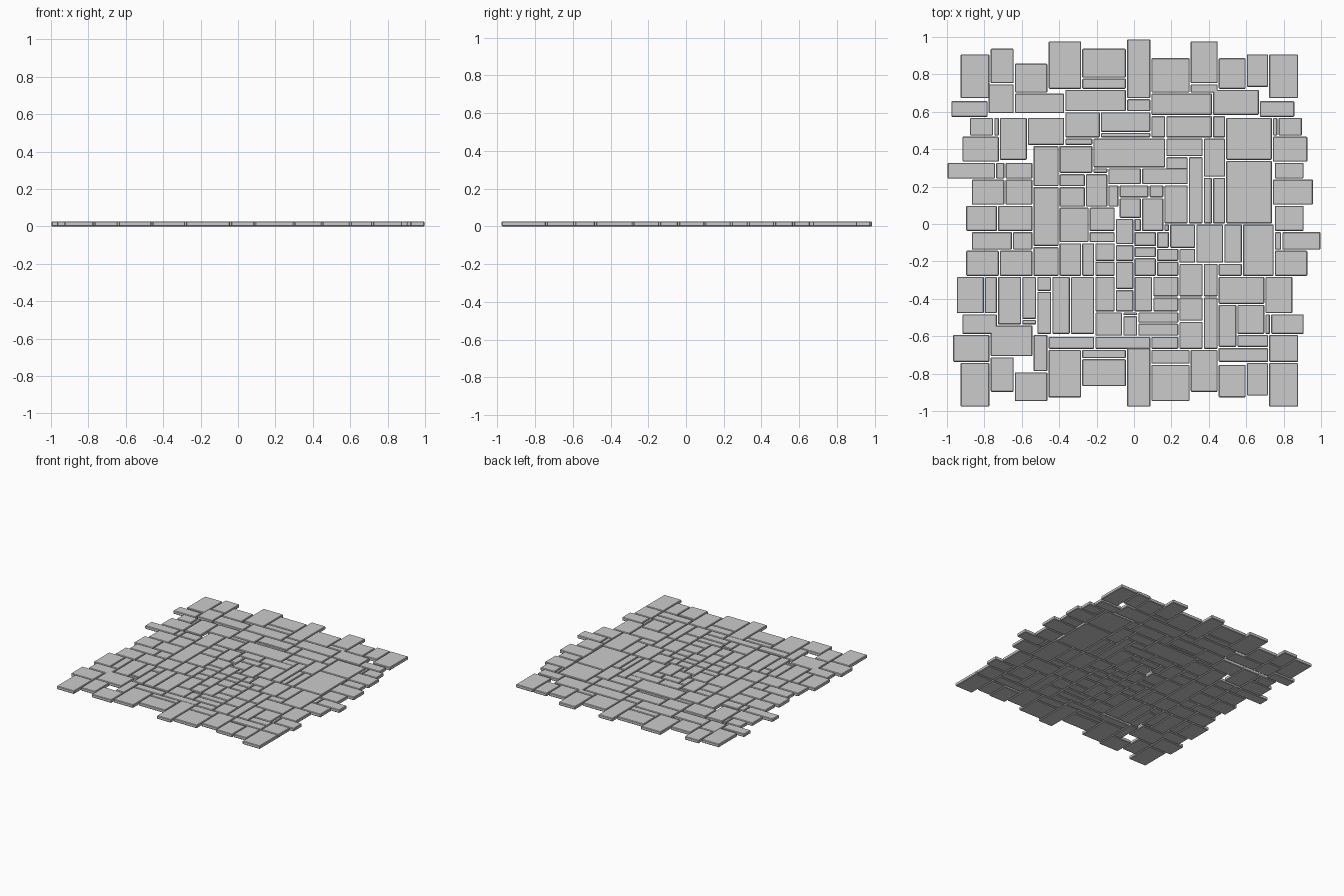
import bpy
import bmesh
from mathutils import Matrix, Vector

UNIT = 0.01          # layout is written in hundredths
THICKNESS = 0.026
JOINT = 0.003        # half of the gap between neighbours
CHAMFER = 0.004

default_cube = bpy.data.objects.get("Cube")
if default_cube:
    bpy.data.objects.remove(default_cube, do_unlink=True)

# Single stone colour
stone = bpy.data.materials.new("grey_stone")
stone.use_nodes = True
stone_colour = (0.6, 0.6, 0.6, 1)
stone.diffuse_color = stone_colour
stone.node_tree.nodes["Principled BSDF"].inputs["Base Color"].default_value = stone_colour


class Paving:
    """A group of rectangular slabs that becomes one chamfered object."""

    def __init__(self, name):
        self.name = name
        self.bm = bmesh.new()

    def slab(self, left, right, front, back):
        size = Vector(((right - left) * UNIT - JOINT * 2,
                       (back - front) * UNIT - JOINT * 2,
                       THICKNESS))
        centre = Vector(((left + right) * UNIT / 2,
                         (front + back) * UNIT / 2,
                         THICKNESS / 2))
        matrix = Matrix.Translation(centre) @ Matrix.Diagonal(size).to_4x4()
        bmesh.ops.create_cube(self.bm, size=1, matrix=matrix)

    def course(self, front, back, *edges):
        """Slabs side by side between the given x edges."""
        for left, right in zip(edges, edges[1:]):
            self.slab(left, right, front, back)

    def stack(self, left, right, *edges):
        """Slabs one behind another between the given y edges."""
        for front, back in zip(edges, edges[1:]):
            self.slab(left, right, front, back)

    def finish(self):
        mesh = bpy.data.meshes.new(self.name)
        self.bm.to_mesh(mesh)
        self.bm.free()
        mesh.materials.append(stone)
        paving = bpy.data.objects.new(self.name, mesh)
        bpy.context.collection.objects.link(paving)
        chamfer = paving.modifiers.new("chamfer", 'BEVEL')
        chamfer.width = CHAMFER
        chamfer.segments = 1
        return paving


# Ragged back and front rows share their x edges
row_edges = [-93, -77, -64, -46, -28, -4, 9, 30, 45, 60, 72, 88]
back_row = [(67, 91), (75, 94), (70, 86), (72, 98), (78, 94), (67, 99),
            (70, 89), (75, 98), (72, 89), (73, 91), (67, 91)]
front_row = [(-98, -74), (-90, -71), (-95, -79), (-93, -67), (-87, -72), (-98, -66),
             (-95, -75), (-90, -67), (-93, -75), (-92, -74), (-98, -74)]
for name, row in (("back_border", back_row), ("front_border", front_row)):
    border = Paving(name)
    for left, right, (front, back) in zip(row_edges, row_edges[1:], row):
        border.slab(left, right, front, back)
    border.finish()

# Ragged side columns share their y edges
column_edges = [66, 57, 47, 33, 24, 10, -4, -14, -28, -48, -59, -74]
right_column = [(-98, -78), (-88, -75), (-92, -72), (-100, -74), (-87, -69), (-90, -73),
                (-87, -65), (-90, -72), (-95, -80), (-92, -73), (-97, -77)]
left_column = [(67, 86), (77, 90), (74, 93), (75, 91), (74, 96), (75, 91),
               (79, 100), (75, 93), (70, 85), (73, 91), (72, 88)]
for name, column in (("right_border", right_column), ("left_border", left_column)):
    border = Paving(name)
    for back, front, (left, right) in zip(column_edges, column_edges[1:], column):
        border.slab(left, right, front, back)
    border.finish()

# Long slabs behind the middle
field = Paving("back_field")
field.course(72, 78, -28, -4)
field.course(59, 75, -78, -64)
field.course(59, 70, -64, -37)
field.course(60, 72, -37, -4)
field.course(60, 67, -4, 9)
field.course(58, 70, 9, 42)
field.course(70, 75, 30, 45)
field.course(58, 72, 42, 67)
field.course(47, 57, -75, -72)
field.course(34, 57, -72, -57)
field.course(42, 57, -57, -37)
field.stack(-37, -18, 46, 60)
field.course(42, 46, -37, -22)
field.stack(-18, 9, 46, 49, 60)
field.course(46, 58, 9, 17, 42, 49)
field.course(34, 57, 49, 74)
field.course(47, 57, 74, 77)
field.course(30, 46, -22, 17)
field.finish()

# Slabs on the model's left of the middle
field = Paving("left_field")
field.course(36, 46, 17, 37)
field.course(25, 46, 37, 49)
field.course(29, 36, 17, 29)
field.course(0, 36, 29, 37)
field.course(0, 25, 37, 42, 49)
field.course(0, 34, 49, 74)
field.course(-21, 0, 33, 48, 58)
field.course(-28, 0, 58, 75)
field.course(-28, -21, 45, 58)
field.course(-14, -4, 75, 79)
field.finish()

# Slabs on the model's right of the middle
field = Paving("right_field")
field.course(24, 33, -74, -69, -54)
field.course(10, 24, -69, -54)
field.course(-4, 10, -73, -54)
field.course(-14, -4, -65, -54)
field.course(-28, -14, -72, -54)
field.stack(-54, -40, -28, -12, 20, 42)
field.course(27, 42, -40, -22)
field.stack(-40, -26, 9, 20, 27)
field.stack(-40, -24, -10, 9)
field.course(-28, -10, -40, -28, -21)
field.finish()

# Small slabs swirling around the centre
field = Paving("centre_field")
field.course(9, 27, -26, -14)
field.course(27, 30, -22, -14)
field.course(21, 30, -14, 4, 29)
field.course(9, 21, -14, -8)
field.course(14, 21, -8, 8, 16)
field.course(0, 21, 16, 29)
field.course(3, 14, -8, 4)
field.course(-4, 14, 4, 16)
field.stack(-24, -10, -10, -4, 9)
field.stack(-21, -10, -28, -20, -10)
field.stack(-10, 0, -47, -35, -20, -11, 3)
field.course(-4, 3, 0, 4)
field.stack(0, 12, -28, -18, -12, -4)
field.stack(12, 19, -13, -4)
field.course(-4, 0, 16, 19)
field.course(-13, 0, 19, 33)
field.stack(12, 24, -28, -20, -13)
field.course(-21, -13, 24, 33)
field.finish()

# Slabs in front of the middle
field = Paving("front_field")
field.course(-48, -28, -80, -73)
field.course(-54, -28, -73, -60)
field.course(-51, -28, -60, -52)
field.course(-54, -51, -60, -52)
field.stack(-52, -44, -59, -36, -28)
field.course(-59, -28, -44, -34, -21)
field.course(-71, -54, -77, -54)
field.course(-79, -59, -54, -46)
field.course(-67, -60, -46, -21, 9, 24)
field.course(-72, -67, -28, -4)
field.course(-47, -28, -21, -10)
field.course(-60, -47, -21, -6)
field.stack(-6, 2, -60, -49, -47)
field.stack(2, 24, -60, -53, -47)
field.course(-47, -28, 0, 10)
field.stack(10, 24, -47, -39, -28)
field.course(-75, -67, 9, 30)
field.stack(24, 37, -67, -52, -39, -21)
field.stack(37, 45, -67, -39, -21)
field.course(-43, -28, 45, 70)
field.course(-66, -43, 45, 55)
field.course(-59, -43, 55, 70)
field.course(-59, -48, 70, 73)
field.course(-66, -59, 55, 72)
field.course(-74, -66, 45, 72)
field.finish()
